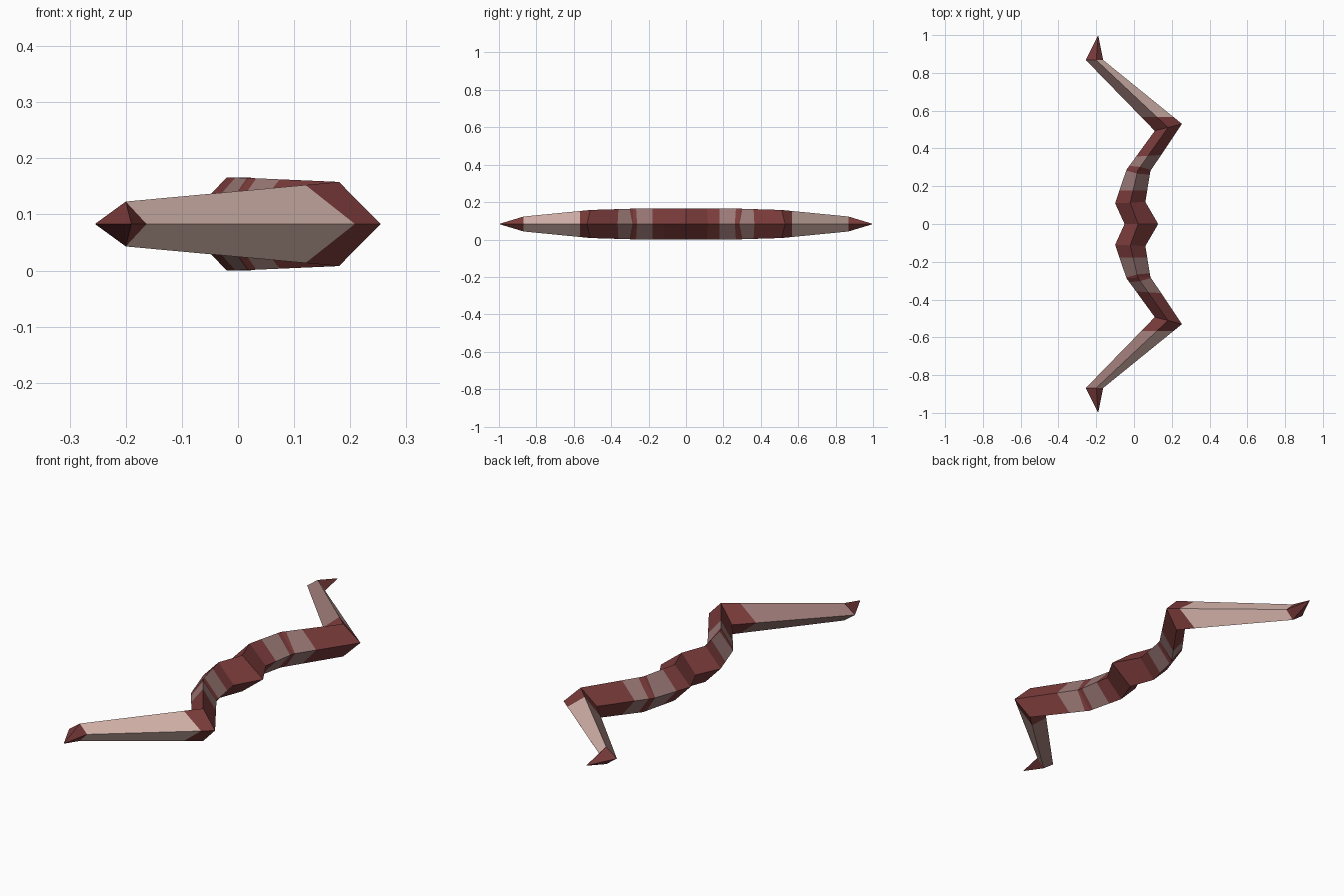
import bpy
from mathutils import Vector

if "Cube" in bpy.data.objects:
    bpy.data.objects.remove(bpy.data.objects["Cube"])

ZC = 0.083  # height of the mid plane


def material(name, color):
    m = bpy.data.materials.new(name)
    m.diffuse_color = (*color, 1)
    m.use_nodes = True
    m.node_tree.nodes["Principled BSDF"].inputs["Base Color"].default_value = m.diffuse_color
    return m


RED, BAND, PALE = 0, 1, 2
mats = [material("dark_red", (0.20, 0.045, 0.044)),
        material("dusty_pink", (0.33, 0.195, 0.185)),
        material("pale_pink", (0.68, 0.47, 0.42))]


def station(inner, ridge, outer, h):
    """Diamond cross-section: inner edge, top ridge, outer edge, bottom ridge."""
    return [Vector((*inner, ZC)), Vector((*ridge, ZC + h)),
            Vector((*outer, ZC)), Vector((*ridge, ZC - h))]


def mix(a, b, t):
    """Section between two others; t may be one value or one per corner."""
    ts = t if isinstance(t, (list, tuple)) else [t] * 4
    return [p.lerp(q, k) for p, q, k in zip(a, b, ts)]


def at_y(a, b, y):
    """Section where a plane of constant y cuts the loft from a to b."""
    return mix(a, b, [(y - p.y) / (q.y - p.y) for p, q in zip(a, b)])


def loft(name, rings, colors):
    """Skin the rings and mirror across y. One (inner, outer) colour per span."""
    verts = [v for r in rings for v in r]
    faces, idx = [], []
    for i, (inner, outer) in enumerate(colors):
        for k in range(4):
            n = (k + 1) % 4
            faces.append((i * 4 + k, i * 4 + n, i * 4 + 4 + n, i * 4 + 4 + k))
            idx.append(inner if k in (0, 3) else outer)
    me = bpy.data.meshes.new(name)
    me.from_pydata(verts, [], faces)
    for m in mats:
        me.materials.append(m)
    for p, c in zip(me.polygons, idx):
        p.material_index = c
    ob = bpy.data.objects.new(name, me)
    bpy.context.collection.objects.link(ob)
    mod = ob.modifiers.new("mirror", 'MIRROR')
    mod.use_axis = (False, True, False)
    return ob


R, B = (RED, RED), (BAND, BAND)

# Key sections from the middle of the bow to the tip
mid = station((-0.05, 0), (0.022, 0), (0.128, 0), 0.083)
swell = station((-0.10, 0.11), (-0.02, 0.113), (0.06, 0.117), 0.083)
bend = station((-0.04, 0.287), (0.02, 0.284), (0.087, 0.281), 0.082)
elbow = station((0.11, 0.493), (0.18, 0.511), (0.254, 0.53), 0.075)
end = station((-0.255, 0.868), (-0.20, 0.868), (-0.163, 0.868), 0.04)

# Grip
grip_end = at_y(swell, bend, 0.178)
loft("grip", [mid, swell, grip_end], [R, R])

# Inner limb with two painted bands either side of the bend
b1 = mix(swell, bend, [0.98, 0.9, 0.88, 0.9])
b2 = mix(bend, elbow, [0.1, 0.08, 0.02, 0.08])
b3 = mix(bend, elbow, 0.34)
loft("inner_limb", [grip_end, b1, bend, b2, b3, elbow], [B, R, R, B, R])

# Outer limb: dark at the elbow, then pale outside and dusty inside
cut = at_y(elbow, end, 0.567)
loft("outer_limb", [elbow, cut, end], [R, (BAND, PALE)])

# Pointed tips
apex = station((-0.19, 1.0), (-0.19, 1.0), (-0.19, 1.0), 0)
tip = loft("tip", [end, apex], [R])
tip.modifiers.new("weld", 'WELD').merge_threshold = 0.0005
